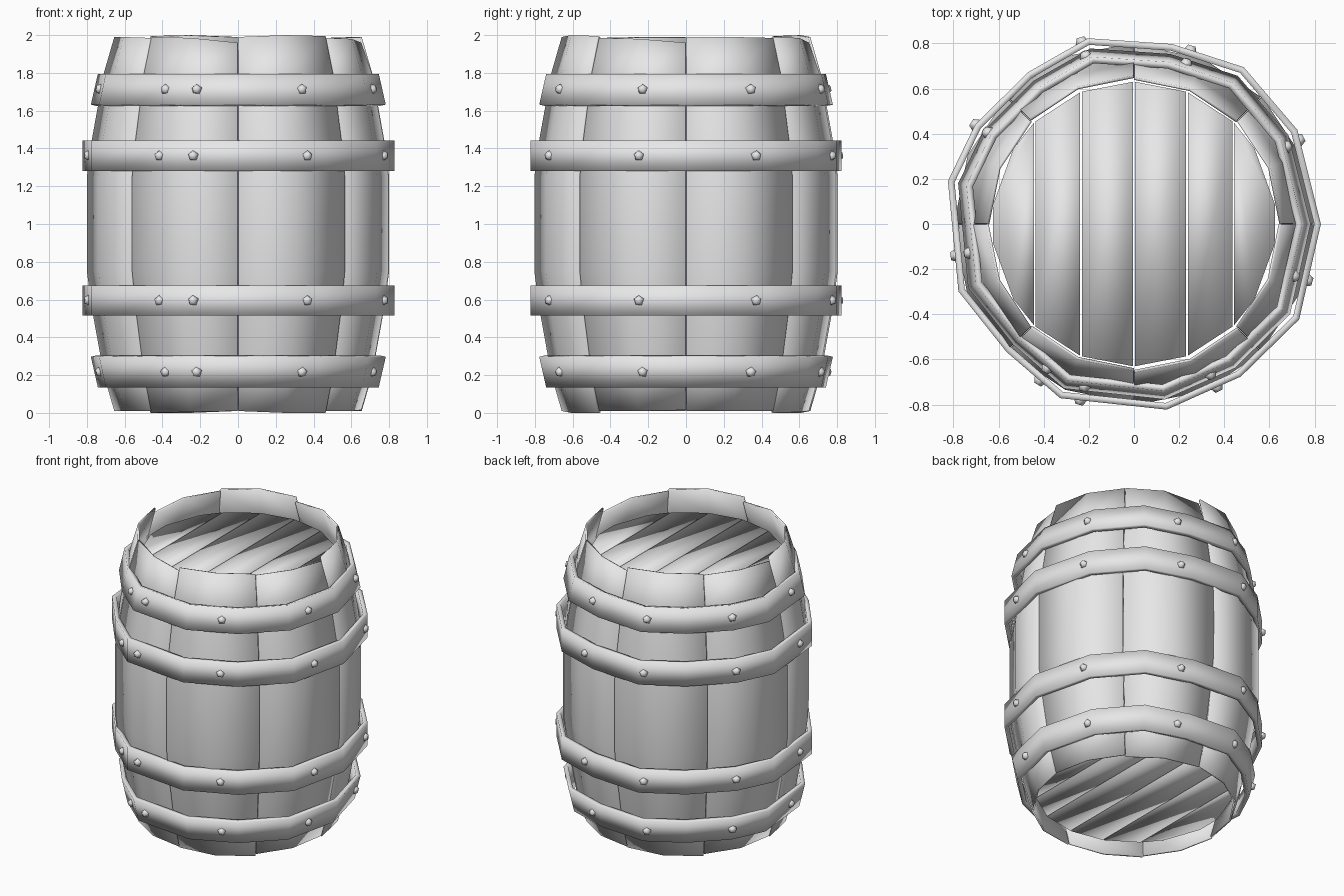
import bpy, bmesh, math
from mathutils import Matrix, Vector

if "Cube" in bpy.data.objects:
    bpy.data.objects.remove(bpy.data.objects["Cube"])

grey = bpy.data.materials.new("plain_grey")
grey.use_nodes = True
grey.diffuse_color = (0.8, 0.8, 0.8, 1)
grey.node_tree.nodes["Principled BSDF"].inputs["Base Color"].default_value = (0.8, 0.8, 0.8, 1)


def finish(name, bm, thickness=0, angle=None):
    """Turn a bmesh into a smooth-shaded object, optionally thickened inwards."""
    bmesh.ops.recalc_face_normals(bm, faces=bm.faces)
    mesh = bpy.data.meshes.new(name)
    bm.to_mesh(mesh)
    bm.free()
    mesh.materials.append(grey)
    obj = bpy.data.objects.new(name, mesh)
    bpy.context.collection.objects.link(obj)
    bpy.ops.object.select_all(action='DESELECT')
    obj.select_set(True)
    bpy.context.view_layer.objects.active = obj
    if angle is None:
        bpy.ops.object.shade_smooth()
    else:
        bpy.ops.object.shade_smooth_by_angle(angle=math.radians(angle))
    if thickness:
        mod = obj.modifiers.new("thickness", 'SOLIDIFY')
        mod.thickness = thickness
        mod.offset = -1


def polar(r, degrees, z):
    a = math.radians(degrees)
    return Vector((r * math.cos(a), r * math.sin(a), z))


def grid(bm, rows, closed=False):
    """Skin rows of points; columns run anticlockwise, rows run upwards."""
    verts = [[bm.verts.new(p) for p in row] for row in rows]
    n = len(rows[0])
    for low, high in zip(verts, verts[1:]):
        for i in range(n if closed else n - 1):
            j = (i + 1) % n
            bm.faces.new((low[i], low[j], high[j], high[i]))


# Staves: eight bulging boards, each bent once along its middle, with uneven
# ends (amounts cut off at the start, middle and end of each board)
half_profile = [(0.655, 0.0), (0.71, 0.2), (0.775, 0.56), (0.8, 0.75)]
profile = half_profile + [(r, 2 - z) for r, z in reversed(half_profile)]
top_cuts = [(.01, .01, .015), (.01, .015, .04), (.01, 0, .005), (.015, .02, .04)]
bottom_cuts = [(.01, .01, .01), (0, .005, .01), (.01, 0, 0), (.01, .01, .015)]
swells = [0, -0.005, 0.003, -0.003]
for k in range(8):
    rows = [[polar(r + swells[k % 4], 45 * k + d, z) for d in (0.2, 22.5, 44.8)]
            for r, z in profile]
    for low, high, lift, drop in zip(rows[0], rows[-1], bottom_cuts[k % 4], top_cuts[k % 4]):
        low.z += lift
        high.z -= drop
    bm = bmesh.new()
    grid(bm, rows)
    finish(f"stave_{k + 1}", bm, 0.012, 50)

# Hoops: hand-hammered, uneven rings (angle, radius of each corner)
corners = [(0, .828), (30, .835), (55, .848), (78, .815), (104, .848), (125, .82),
           (148, .83), (167, .846), (201, .833), (225, .8), (247, .838),
           (280, .835), (305, .825), (330, .845)]


def hoop_point(degrees, scale, z):
    """Point on the flat side of a hoop in the given direction."""
    degrees %= 360
    for (a, ra), (b, rb) in zip(corners, corners[1:] + [(360, corners[0][1])]):
        if a <= degrees <= b:
            p, q = polar(ra, a, 0), polar(rb, b, 0)
            d = polar(1, degrees, 0)
            side = q - p
            t = (p.x * side.y - p.y * side.x) / (d.x * side.y - d.y * side.x)
            return d * t * scale + Vector((0, 0, z))


rivet_angles = [-18, 27, 72, 106, 148, 190, 239, 253, 297]
# name, bottom z, top z, bottom scale, top scale
hoops = [("lowest", 0.135, 0.297, 0.90, 0.945), ("lower", 0.515, 0.675, 1, 1),
         ("upper", 1.28, 1.443, 1, 1), ("highest", 1.632, 1.795, 0.945, 0.90)]
for name, z0, z1, s0, s1 in hoops:
    bm = bmesh.new()
    grid(bm, [[polar(r * s, a, z) for a, r in corners]
              for z, s in ((z0, s0), (z1, s1))], closed=True)
    finish(f"{name}_hoop", bm, 0.03)

    # Rivets: small five-sided studs facing outwards
    bm = bmesh.new()
    for a in rivet_angles:
        place = hoop_point(a, (s0 + s1) / 2, (z0 + z1) / 2)
        outward = polar(1, a, (s0 - s1) * 5).normalized()
        turn = outward.to_track_quat('Z', 'Y').to_matrix().to_4x4()
        bmesh.ops.create_cone(bm, cap_ends=True, segments=5, radius1=0.035, radius2=0.018,
                              depth=0.034, matrix=Matrix.Translation(place + outward * 0.003) @ turn)
    finish(f"{name}_hoop_rivets", bm)

# Lids: six planks each, cut to a rough circle inside the staves
seams = [-0.628, -0.44, -0.235, 0, 0.235, 0.44, 0.628]
for lid, z in (("top", 1.82), ("bottom", 0.12)):
    for k, (a, b) in enumerate(zip(seams, seams[1:])):
        bm = bmesh.new()
        a, b = a + 0.004, b - 0.004
        xs = [a, (a + b) / 2, b] if k in (0, 5) else [a, b]
        ends = [(x, max(0.03, math.sqrt(0.63 ** 2 - x * x))) for x in xs]
        outline = [(x, -y) for x, y in ends] + [(x, y) for x, y in reversed(ends)]
        low, high = [[bm.verts.new((x, y, z + h)) for x, y in outline] for h in (-0.02, 0.02)]
        bm.faces.new(reversed(low))
        bm.faces.new(high)
        for i in range(len(outline)):
            j = (i + 1) % len(outline)
            bm.faces.new((low[i], low[j], high[j], high[i]))
        finish(f"{lid}_lid_plank_{k + 1}", bm)
